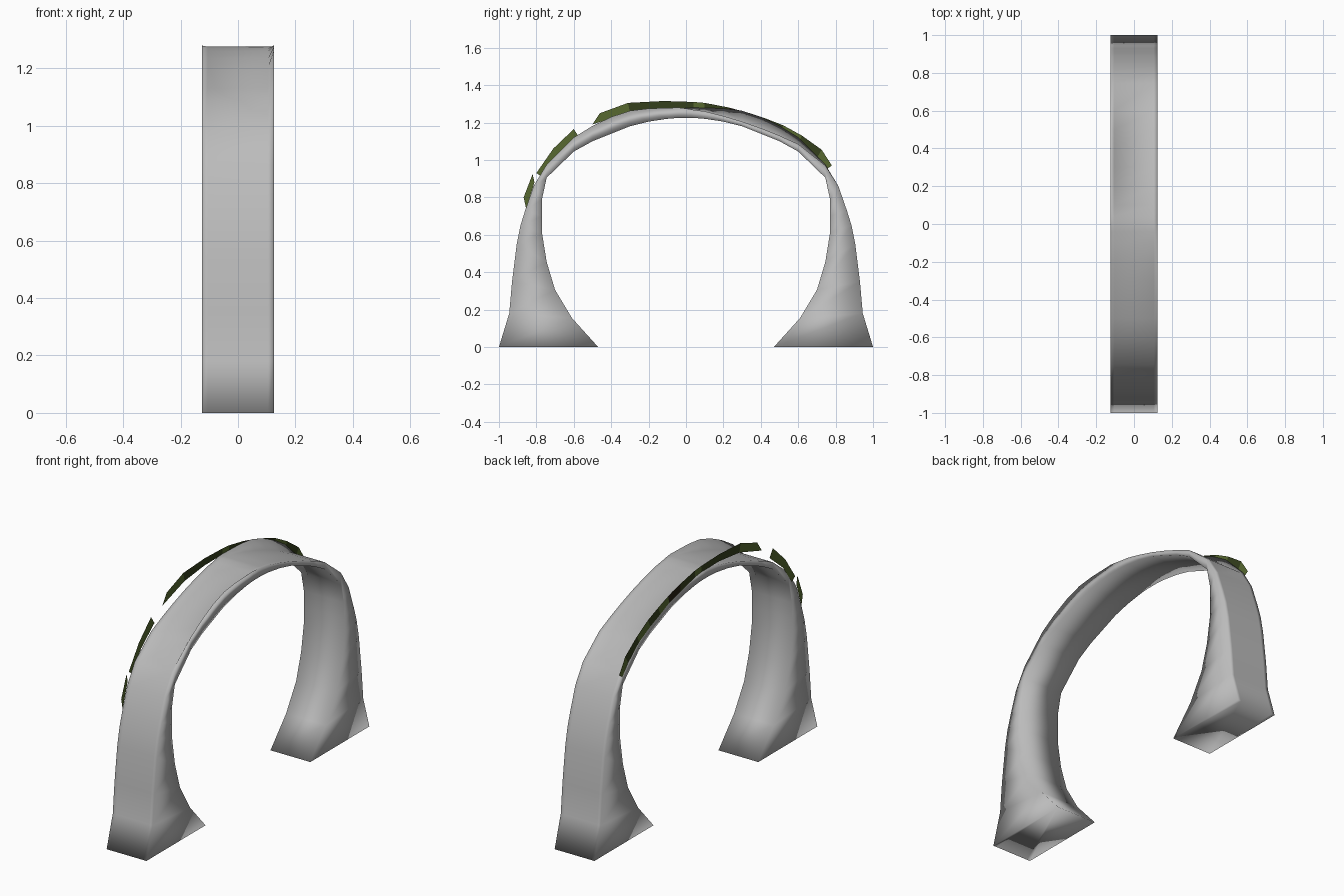
import bpy

if "Cube" in bpy.data.objects:
    bpy.data.objects.remove(bpy.data.objects["Cube"])

def material(name, rgb):
    m = bpy.data.materials.new(name)
    m.diffuse_color = (*rgb, 1)
    m.use_nodes = True
    m.node_tree.nodes["Principled BSDF"].inputs["Base Color"].default_value = m.diffuse_color
    return m

def add_object(name, verts, faces, mats):
    me = bpy.data.meshes.new(name)
    me.from_pydata(verts, [], faces)
    me.update()
    ob = bpy.data.objects.new(name, me)
    bpy.context.collection.objects.link(ob)
    for m in mats:
        me.materials.append(m)
    return ob

stone = material("grey stone", (0.5, 0.5, 0.5))
olive = material("olive moss", (0.095, 0.14, 0.03))
dark = material("dark moss", (0.035, 0.05, 0.012))
brown = material("brown moss", (0.018, 0.014, 0.006))

# Half arch: outer y, outer z, inner y, inner z, height of the raised rim
half = [
    (1.0, 0, .47, 0, 0), (.945, .18, .61, .155, 0), (.93, .35, .70, .305, 0),
    (.905, .55, .745, .455, 0), (.885, .65, .77, .61, 0), (.86, .73, .77, .70, 0),
    (.815, .86, .77, .79, 0), (.745, .97, .745, .905, .005), (.6, 1.085, .6, 1.045, .035),
    (.5, 1.13, .5, 1.10, .052), (.4, 1.17, .4, 1.14, .06), (.3, 1.205, .3, 1.18, .058),
    (.2, 1.235, .2, 1.205, .04), (.1, 1.26, .1, 1.22, .018), (.04, 1.268, .04, 1.225, .012),
]
# The rim is raised on +x in the front half and on -x in the back half
W = 0.125
stations = [(-1, s) for s in half] + [(1, (0, 1.275, 0, 1.225, .003))] + [(1, s) for s in reversed(half)]
verts, faces = [], []
for side, (oy, oz, iy, iz, rim) in stations:
    lo, hi = (rim, 0) if side > 0 else (0, rim)
    verts += [(-W, side * oy, oz + lo), (-W + .02, side * oy, oz), (W - .02, side * oy, oz),
              (W, side * oy, oz + hi), (W, side * iy, iz), (-W, side * iy, iz)]
N = 6
for i in range(len(stations) - 1):
    for k in range(N):
        a, b = i * N + k, i * N + (k + 1) % N
        faces.append((a, b, b + N, a + N))
last = (len(stations) - 1) * N
faces += [tuple(reversed(range(N))), tuple(range(last, last + N))]
arch = add_object("stone_arch", verts, faces, [stone])
for p in arch.data.polygons:
    p.use_smooth = True

# Hanging moss: flat strips on the -x edge, as lower y, lower z, upper y, upper z
strips = {
    "moss_low": ([(-.855, .74, -.868, .80), (-.81, .88, -.82, .925)], [0]),
    "moss_middle": ([(-.77, .91, -.80, .93), (-.69, 1.02, -.71, 1.06), (-.57, 1.12, -.60, 1.165)], [0, 0]),
    "moss_top": ([(-.5, 1.19, -.46, 1.25), (-.3, 1.255, -.31, 1.305), (-.12, 1.275, -.12, 1.315),
                  (.04, 1.275, .04, 1.31), (.1, 1.268, .1, 1.305), (.23, 1.235, .23, 1.28),
                  (.33, 1.21, .34, 1.25), (.41, 1.175, .43, 1.22), (.5, 1.14, .52, 1.185),
                  (.6, 1.09, .62, 1.13), (.7, 1.01, .725, 1.055), (.75, .95, .78, .97)],
                 [0, 1, 1, 0, 1, 2, 0, 1, 0, 1, 0]),
}
for name, (pts, colours) in strips.items():
    v = []
    for ly, lz, uy, uz in pts:
        v += [(-W - .001, ly, lz), (-W - .001, uy, uz)]
    f = [(2 * i, 2 * i + 1, 2 * i + 3, 2 * i + 2) for i in range(len(pts) - 1)]
    ob = add_object(name, v, f, [olive, dark, brown])
    for p, c in zip(ob.data.polygons, colours):
        p.material_index = c
